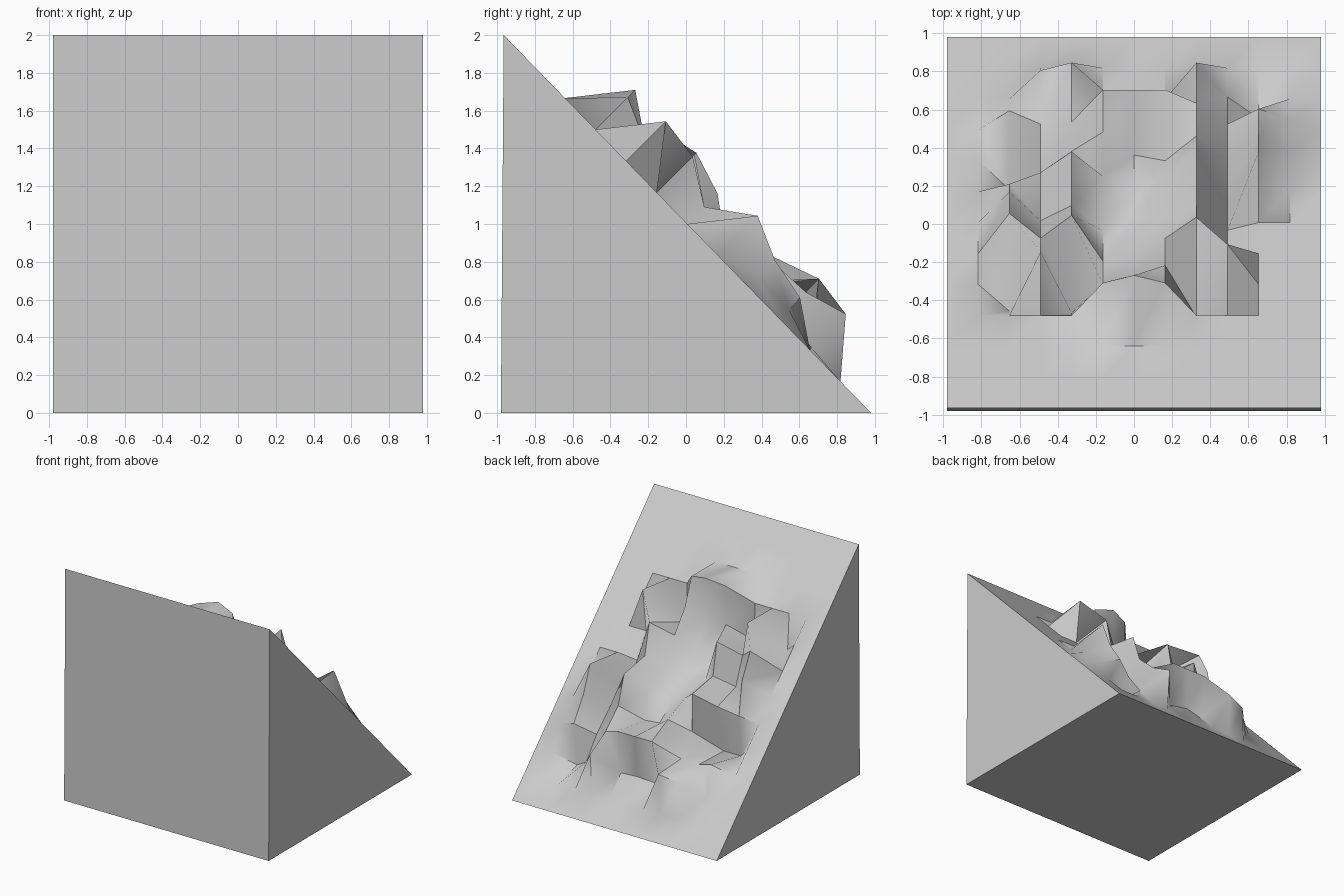
import bpy
import bmesh
import math
from mathutils import Vector

cube = bpy.data.objects.get("Cube")
if cube:
    bpy.data.objects.remove(cube, do_unlink=True)

HALF = 0.98           # half of the base width
CELLS = 12            # squares along each side of the slope
TOP_EDGE = Vector((0, -0.965, 2.0))
LOW_EDGE = Vector((0, HALF, 0.0))
UNIT = 0.01           # relief heights are in hundredths

# Relief of the rocky patch, one row per grid line from the top of the slope
# downwards, each row running from the right side to the left
RELIEF = [
    [0, 0, 0, 17, 21, 17, 0, 0, 0],
    [-14, 17, -15, 0, 5, 10, -17, 21, 0],
    [21, 8, 20, -4, 0, 8, 19, 0, 0],
    [16, 1, 9, -4, 1, 4, 9, -4, 0],
    [4, 10, 21, 8, 0, 8, 21, -8, 21],
    [-15, -15, 5, 15, 3, 0, 13, 2, 14],
    [10, 3, 4, 21, 21, 21, 14, 3, 11],
    [0, 15, 19, 0, 2, 0, 19, 1, -10],
]
FIRST_ROW, FIRST_COLUMN = 3, 2
# Two slightly lifted points beside the patch
EXTRA = {(8, 11): 5, (9, 11): 5}


def relief(row, column):
    """Height of a grid point above the plain slope."""
    r, c = row - FIRST_ROW, column - FIRST_COLUMN
    if 0 <= r < len(RELIEF) and 0 <= c < len(RELIEF[r]):
        return RELIEF[r][c] * UNIT
    return EXTRA.get((row, column), 0) * UNIT


def grey_material():
    grey = (0.6, 0.6, 0.6, 1)
    material = bpy.data.materials.new("stone_grey")
    material.use_nodes = True
    material.diffuse_color = grey
    shader = material.node_tree.nodes["Principled BSDF"]
    shader.inputs["Base Color"].default_value = grey
    shader.inputs["Roughness"].default_value = 0.8
    return material


bm = bmesh.new()

# Sloping surface: a grid pushed out along the slope direction
grid = []
for row in range(CELLS + 1):
    line = []
    for column in range(CELLS + 1):
        point = TOP_EDGE.lerp(LOW_EDGE, row / CELLS)
        point.x = HALF * (2 * column / CELLS - 1)
        lift = relief(row, column)
        line.append(bm.verts.new(point + Vector((0, lift, lift))))
    grid.append(line)

for upper, lower in zip(grid, grid[1:]):
    for i in range(CELLS):
        bm.faces.new((upper[i], lower[i], lower[i + 1], upper[i + 1]))

# Wedge body: front, underside and the two triangular sides
corner_right = bm.verts.new((-HALF, -HALF, 0))
corner_left = bm.verts.new((HALF, -HALF, 0))
bm.faces.new([corner_right, corner_left] + grid[0][::-1])
bm.faces.new([corner_left, corner_right] + grid[-1])
bm.faces.new([corner_right] + [line[0] for line in grid])
bm.faces.new([corner_left] + [line[-1] for line in grid][::-1])
bmesh.ops.recalc_face_normals(bm, faces=bm.faces)

mesh = bpy.data.meshes.new("rocky_slope")
bm.to_mesh(mesh)
bm.free()
mesh.materials.append(grey_material())
slope = bpy.data.objects.new("rocky_slope", mesh)
bpy.context.collection.objects.link(slope)

# Soft shading on the gentle folds, crisp edges on the steep ones
bpy.ops.object.select_all(action="DESELECT")
slope.select_set(True)
bpy.context.view_layer.objects.active = slope
bpy.ops.object.shade_smooth_by_angle(angle=math.radians(45))
